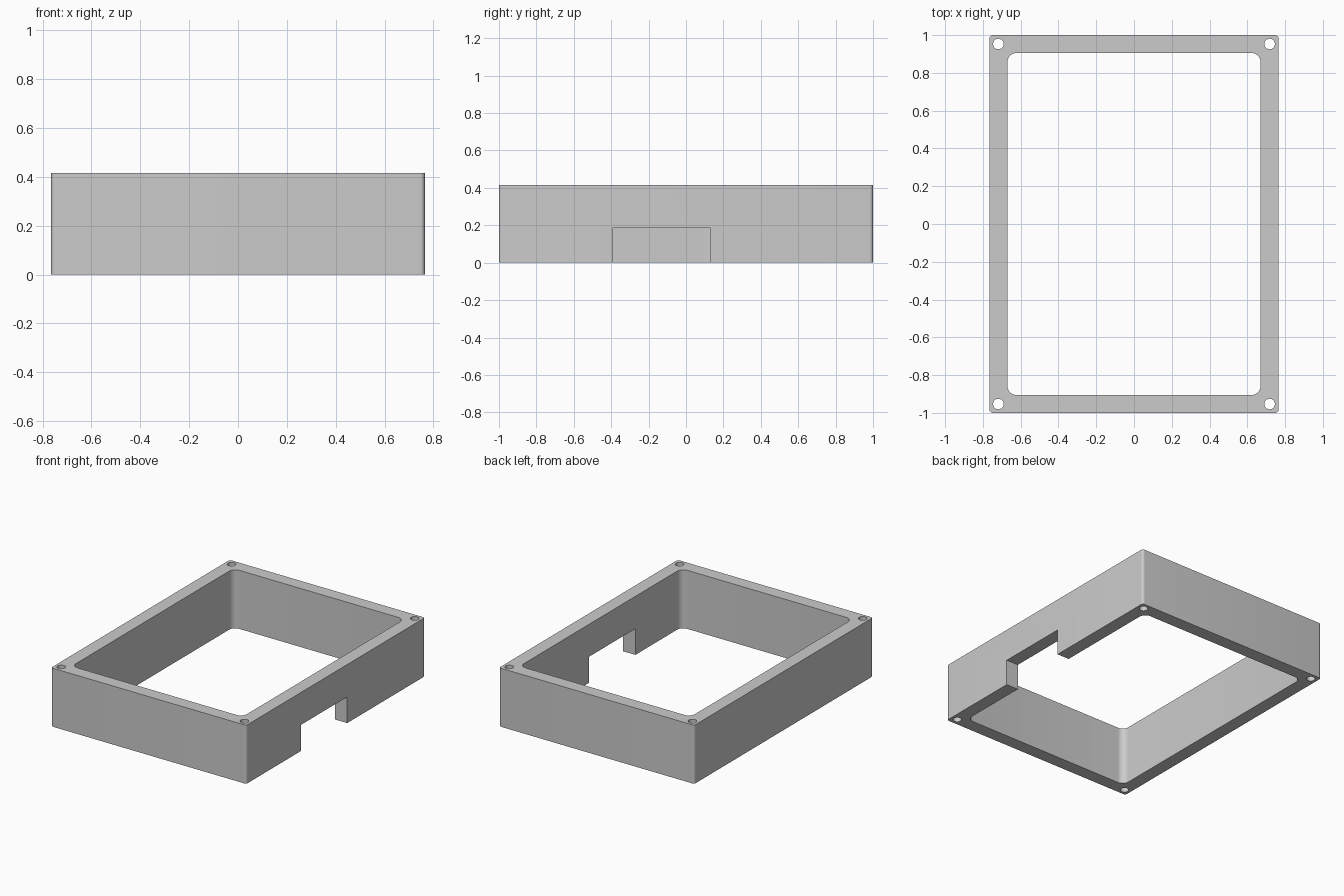
import bpy
import bmesh
from mathutils import Matrix, Vector

cube = bpy.data.objects.get("Cube")
if cube:
    bpy.data.objects.remove(cube, do_unlink=True)

HEIGHT = 0.415
OUTER = (0.765, 1.0)
INNER = (0.67, 0.905)
HOLE = (0.718, 0.953)

grey = bpy.data.materials.new("light grey")
grey.use_nodes = True
colour = (0.6, 0.6, 0.6, 1)
grey.diffuse_color = colour
grey.node_tree.nodes["Principled BSDF"].inputs["Base Color"].default_value = colour


def finish(name, bm):
    mesh = bpy.data.meshes.new(name)
    bm.to_mesh(mesh)
    bm.free()
    mesh.materials.append(grey)
    obj = bpy.data.objects.new(name, mesh)
    bpy.context.collection.objects.link(obj)
    return obj


def block(name, low, high, radius=0, segments=8):
    """Box between two corners, with optional rounded upright edges."""
    low, high = Vector(low), Vector(high)
    bm = bmesh.new()
    place = Matrix.Translation((low + high) / 2) @ Matrix.Diagonal((*(high - low), 1))
    bmesh.ops.create_cube(bm, size=1, matrix=place)
    if radius:
        upright = [e for e in bm.edges
                   if abs(e.verts[0].co.z - e.verts[1].co.z) > 0.01]
        bmesh.ops.bevel(bm, geom=upright, offset=radius, segments=segments,
                        profile=0.5, affect='EDGES')
    return finish(name, bm)


def centred_block(name, half, bottom, top, radius):
    return block(name, (-half[0], -half[1], bottom), (half[0], half[1], top), radius)


# Outer body of the frame
frame = centred_block("frame", OUTER, 0, HEIGHT, 0.018)

# Rounded opening and the cable notch in the left wall
cutters = [
    centred_block("opening_cutter", INNER, -0.1, HEIGHT + 0.1, 0.048),
    block("notch_cutter", (0.5, -0.39, -0.1), (0.9, 0.13, 0.185)),
]

# Screw holes through the four corners
for sx in (-1, 1):
    for sy in (-1, 1):
        bm = bmesh.new()
        bmesh.ops.create_cone(
            bm, cap_ends=True, segments=32, radius1=0.028, radius2=0.028, depth=1,
            matrix=Matrix.Translation((sx * HOLE[0], sy * HOLE[1], HEIGHT / 2)))
        cutters.append(finish("hole_cutter", bm))

bpy.context.view_layer.objects.active = frame
for cutter in cutters:
    cutter.hide_render = True
    cut = frame.modifiers.new("cut", 'BOOLEAN')
    cut.operation = 'DIFFERENCE'
    cut.solver = 'EXACT'
    cut.object = cutter
    bpy.ops.object.modifier_apply(modifier=cut.name)
    bpy.data.objects.remove(cutter, do_unlink=True)

# Smooth the rounded corners and holes, keep the edges sharp
bpy.ops.object.select_all(action='DESELECT')
frame.select_set(True)
bpy.ops.object.shade_smooth_by_angle(angle=0.6)
